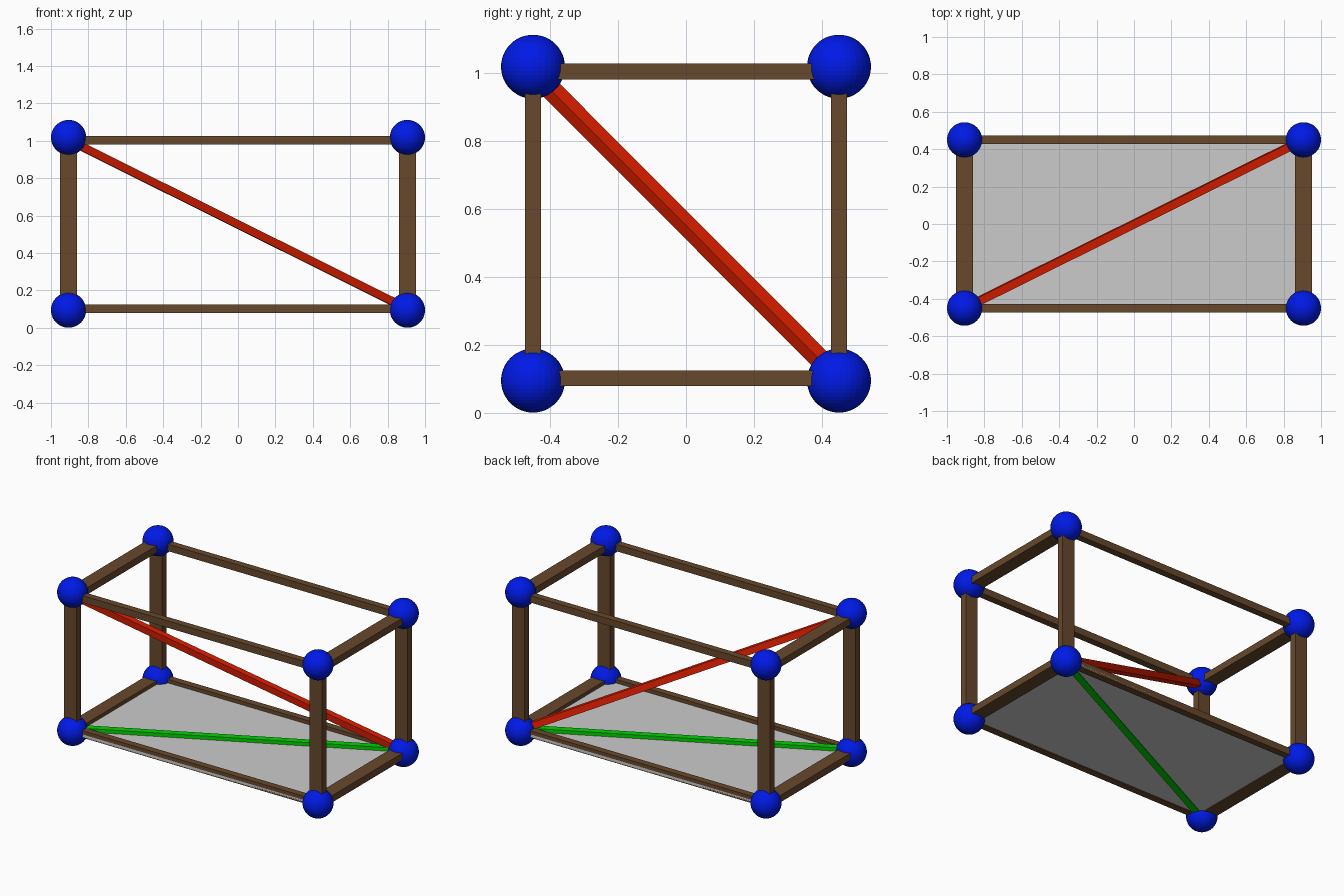
import bpy, bmesh, math
from mathutils import Vector, Matrix

if "Cube" in bpy.data.objects:
    bpy.data.objects.remove(bpy.data.objects["Cube"])

def material(name, rgb):
    m = bpy.data.materials.new(name)
    m.diffuse_color = (*rgb, 1)
    m.use_nodes = True
    m.node_tree.nodes["Principled BSDF"].inputs["Base Color"].default_value = m.diffuse_color
    return m

BLUE = material("blue", (0.0, 0.01, 0.8))
BROWN = material("brown", (0.134, 0.065, 0.025))
RED = material("red", (0.77, 0.014, 0.0))
GREEN = material("green", (0.0, 0.65, 0.0))
GREY = material("grey", (0.6, 0.6, 0.6))

X, Y = 0.906, 0.45            # corner positions
Z0, Z1 = 0.102, 1.004         # beam heights
BALL_Z0, BALL_Z1, R = 0.095, 1.018, 0.094
WIDE, THIN = 0.092, 0.046     # beam section along x / along y and z

def finish(name, bm, mat):
    me = bpy.data.meshes.new(name)
    bm.to_mesh(me)
    bm.free()
    me.materials.append(mat)
    ob = bpy.data.objects.new(name, me)
    bpy.context.collection.objects.link(ob)
    return ob

def box(name, centre, size, mat):
    bm = bmesh.new()
    bmesh.ops.create_cube(bm, size=1, matrix=Matrix.Translation(centre) @ Matrix.Diagonal((*size, 1)))
    return finish(name, bm, mat)

def strut(name, a, b, width, mat, roll=0):
    # square bar from a to b, rolled about its own axis
    a, b = Vector(a), Vector(b)
    d = (b - a).normalized()
    side = Vector((0, 0, 1)).cross(d).normalized()
    up = d.cross(side)
    rot = Matrix((d, side, up)).transposed().to_4x4() @ Matrix.Rotation(math.radians(roll), 4, 'X')
    bm = bmesh.new()
    bmesh.ops.create_cube(bm, size=1, matrix=Matrix.Translation((a + b) / 2) @ rot
                          @ Matrix.Diagonal(((b - a).length, width, width, 1)))
    return finish(name, bm, mat)

def ball(name, centre):
    bm = bmesh.new()
    bmesh.ops.create_uvsphere(bm, u_segments=32, v_segments=24, radius=R,
                              matrix=Matrix.Translation(centre))
    return finish(name, bm, BLUE)

sides = ((-1, "left"), (1, "right"))
depths = ((-1, "front"), (1, "back"))
levels = ((Z0, BALL_Z0, "lower"), (Z1, BALL_Z1, "upper"))

# posts and corner balls
for sx, nx in sides:
    for sy, ny in depths:
        box(f"{ny}_{nx}_post", (sx * X, sy * Y, (Z0 + Z1) / 2), (WIDE, THIN, Z1 - Z0), BROWN)
        for _, bz, nz in levels:
            ball(f"{nz}_{ny}_{nx}_ball", (sx * X, sy * Y, bz))

# horizontal beams of both levels
for z, _, nz in levels:
    for sy, ny in depths:
        box(f"{nz}_{ny}_beam", (0, sy * Y, z), (2 * X, THIN, THIN), BROWN)
    for sx, nx in sides:
        box(f"{nz}_{nx}_beam", (sx * X, 0, z), (WIDE, 2 * Y, THIN), BROWN)

# floor panel, its long edges flush with the beams, and the two diagonals
box("floor_panel", (0, 0, 0.0925), (2 * X, 2 * Y + THIN, 0.017), GREY)
strut("floor_diagonal", (-X, -Y, Z0), (X, Y, Z0), 0.045, GREEN)
strut("space_diagonal", (-X, -Y, Z1), (X, Y, Z0), 0.043, RED, roll=8)
